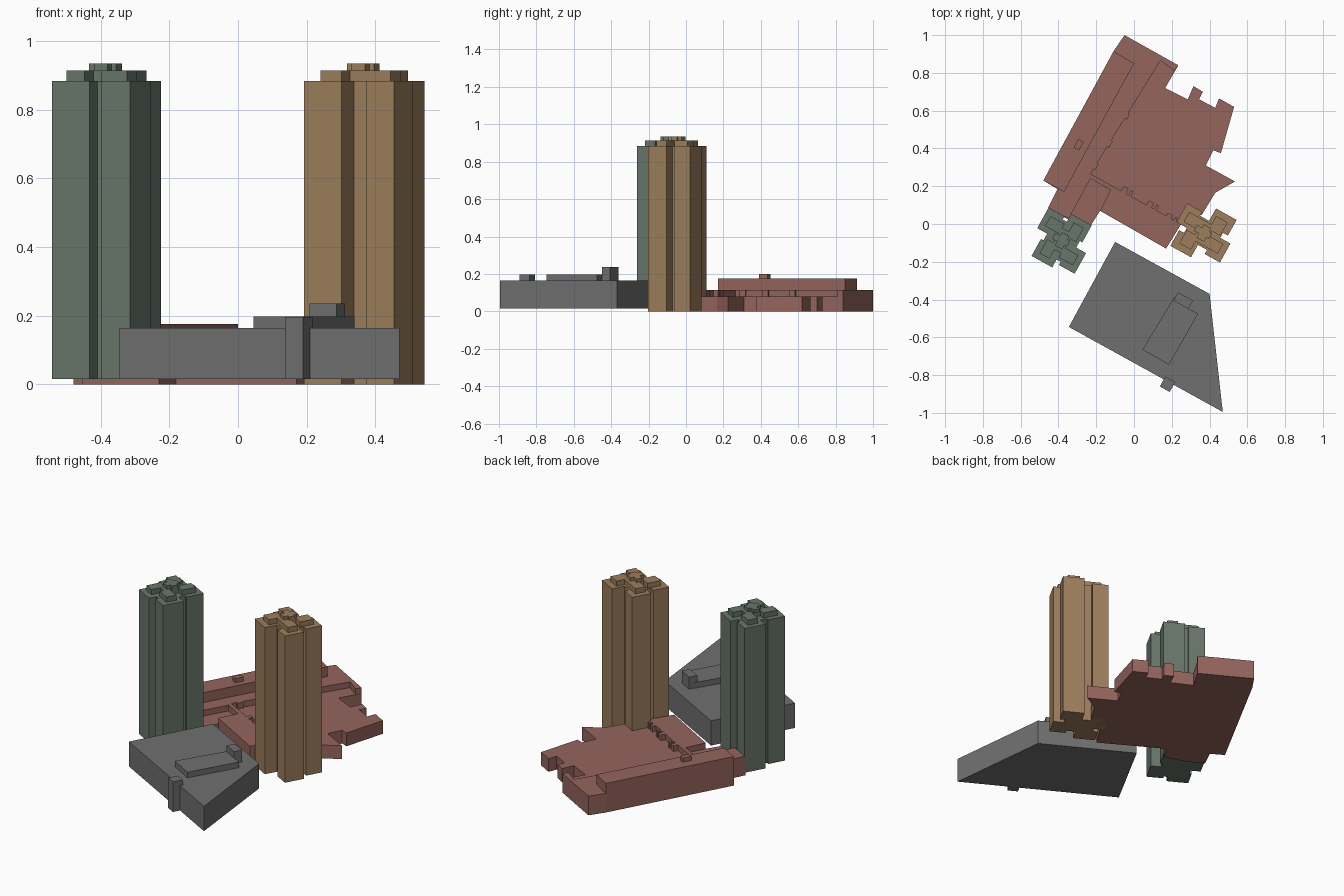
import bpy, bmesh, math
from mathutils import Vector

ANG = math.radians(-29)
E1 = Vector((math.cos(ANG), math.sin(ANG)))
E2 = Vector((-math.sin(ANG), math.cos(ANG)))


def material(name, rgb):
    m = bpy.data.materials.new(name)
    m.diffuse_color = (*rgb, 1)
    return m


RED = material("red_brick", (0.30, 0.13, 0.11))
GREEN = material("green_grey", (0.14, 0.18, 0.145))
TAN = material("tan_stone", (0.34, 0.21, 0.11))
GREY = material("mid_grey", (0.16, 0.16, 0.16))


def prism(name, pts, z0, z1, mat):
    """Extrude a flat outline from z0 to z1."""
    bm = bmesh.new()
    face = bm.faces.new([bm.verts.new((x, y, z0)) for x, y in pts])
    top = bmesh.ops.extrude_face_region(bm, geom=[face])["geom"]
    bmesh.ops.translate(bm, vec=(0, 0, z1 - z0),
                        verts=[v for v in top if isinstance(v, bmesh.types.BMVert)])
    bmesh.ops.recalc_face_normals(bm, faces=bm.faces)
    me = bpy.data.meshes.new(name)
    bm.to_mesh(me)
    bm.free()
    me.materials.append(mat)
    ob = bpy.data.objects.new(name, me)
    bpy.context.collection.objects.link(ob)
    return ob


def local(c, uv):
    """Street-grid coordinates (rotated) to world."""
    return [tuple(Vector(c) + E1 * u + E2 * v) for u, v in uv]


def block(name, c, u0, u1, v0, v1, z0, z1, mat):
    return prism(name, local(c, [(u0, v0), (u1, v0), (u1, v1), (u0, v1)]), z0, z1, mat)


# Pinwheel towers: half outline repeated by a half turn
def tower(name, c, half, caps, z0, mat):
    outline = half + [(-u, -v) for u, v in half]
    prism(name + "_shaft", local(c, outline), z0, 0.883, mat)
    for s in (1, -1):
        for i, (u0, u1, v0, v1) in enumerate(caps):
            us, vs = sorted((s * u0, s * u1)), sorted((s * v0, s * v1))
            block(f"{name}_roof_block_{i}", c, *us, *vs, 0.883, 0.914, mat)
    block(name + "_roof_core", c, -0.035, 0.035, -0.06, 0.06, 0.883, 0.914, mat)
    block(name + "_plant_room", c, -0.02, 0.025, -0.04, 0.04, 0.914, 0.935, mat)
    block(name + "_plant_wing", c, -0.05, 0.04, -0.015, 0.02, 0.914, 0.935, mat)


tower("green_tower", (-0.383, -0.088),
      [(0.1, 0.045), (0.1, 0.148), (-0.025, 0.148), (-0.025, 0.1), (-0.05, 0.1),
       (-0.05, 0.12), (-0.145, 0.12), (-0.145, -0.005), (-0.085, -0.005), (-0.085, -0.045)],
      [(0.01, 0.07, 0.03, 0.115), (-0.115, -0.03, 0.025, 0.085)], 0.015, GREEN)
tower("tan_tower", (0.368, -0.047),
      [(0.12, 0.05), (0.12, 0.145), (-0.005, 0.145), (-0.005, 0.07), (-0.06, 0.07),
       (-0.06, 0.095), (-0.152, 0.095), (-0.152, -0.02), (-0.09, -0.02), (-0.09, -0.05)],
      [(0.015, 0.085, 0.03, 0.11), (-0.12, -0.03, 0.0, 0.06)], 0.0, TAN)

# Low red complex: base, raised strip, long upper slab
prism("podium_base",
      [(-0.05, 1.0), (0.235, 0.84), (0.165, 0.72), (0.285, 0.66), (0.315, 0.73),
       (0.365, 0.70), (0.345, 0.66), (0.43, 0.615), (0.45, 0.665), (0.53, 0.62),
       (0.46, 0.375), (0.42, 0.39), (0.38, 0.31), (0.535, 0.225), (0.43, 0.165),
       (0.36, 0.05), (0.25, 0.0), (0.17, -0.13), (-0.18, 0.07), (-0.23, -0.01),
       (-0.36, 0.03), (-0.455, 0.085), (-0.405, 0.185), (-0.48, 0.23), (-0.108, 0.915)],
      0, 0.08, RED)
prism("raised_strip",
      [(-0.05, 1.0), (0.235, 0.84), (0.215, 0.81), (0.14, 0.865), (-0.23, 0.265),
       (0.25, 0.0), (0.17, -0.13), (-0.18, 0.07), (-0.125, 0.18), (-0.23, 0.24),
       (-0.345, 0.03), (-0.455, 0.085), (-0.405, 0.185), (-0.48, 0.23), (-0.108, 0.915)],
      0.08, 0.115, RED)
prism("upper_slab", [(-0.48, 0.23), (-0.37, 0.17), (0.0, 0.85), (-0.108, 0.915)],
      0.115, 0.175, RED)
block("slab_stair_head", (-0.293, 0.42), -0.016, 0.016, -0.026, 0.026, 0.175, 0.2, RED)

# Small stepped piers along the inner edges of the raised strip
for i, p in enumerate([(0.04, 0.735), (-0.035, 0.59), (-0.125, 0.445), (-0.2, 0.325)]):
    block(f"strip_pier_{i}", p, -0.03, 0.015, -0.035, 0.0, 0.08, 0.115, RED)
    block(f"strip_pier_step_{i}", p, -0.03, 0.0, 0.0, 0.03, 0.08, 0.115, RED)
for i, p in enumerate([(-0.035, 0.175), (0.1, 0.1), (0.2, 0.035)]):
    block(f"south_pier_{i}", p, -0.03, 0.0, -0.03, 0.012, 0.08, 0.115, RED)
    block(f"south_pier_step_{i}", p, 0.015, 0.03, -0.03, 0.012, 0.08, 0.115, RED)

# Grey wedge building
prism("grey_hall", [(-0.10, -0.095), (0.40, -0.37), (0.47, -0.995), (-0.345, -0.545)],
      0.015, 0.164, GREY)
prism("hall_roof_deck",
      [(0.215, -0.385), (0.29, -0.425), (0.28, -0.445), (0.34, -0.475), (0.185, -0.745),
       (0.045, -0.665)], 0.164, 0.198, GREY)
block("hall_roof_box", (0.258, -0.41), -0.045, 0.045, -0.02, 0.03, 0.164, 0.236, GREY)
block("hall_entry_shaft", (0.175, -0.853), -0.03, 0.03, -0.025, 0.035, 0.015, 0.196, GREY)
